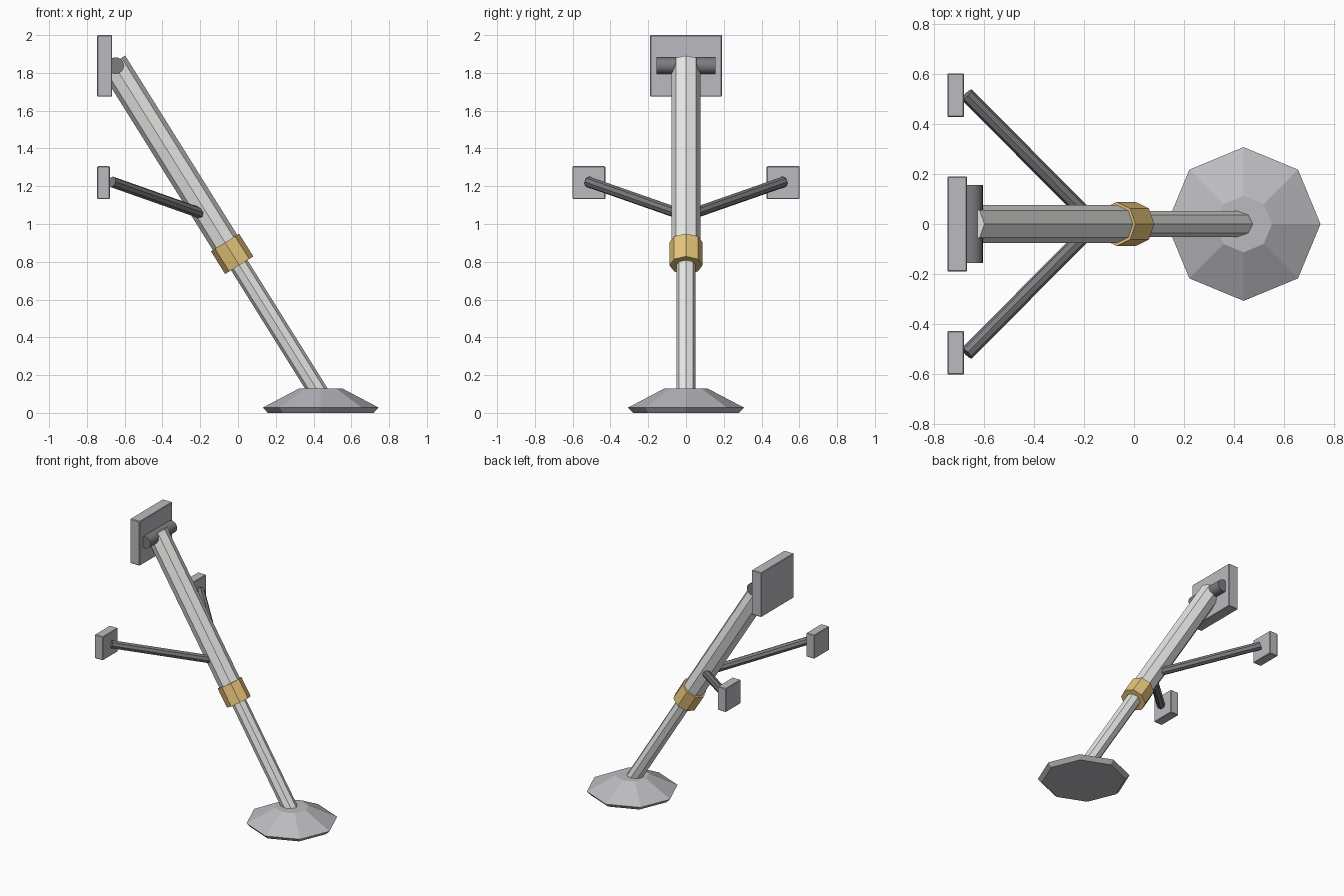
import bpy, bmesh, math
from mathutils import Vector, Matrix

cube = bpy.data.objects.get("Cube")
if cube:
    bpy.data.objects.remove(cube, do_unlink=True)


def material(name, colour):
    m = bpy.data.materials.new(name)
    m.use_nodes = True
    m.diffuse_color = (*colour, 1)
    m.node_tree.nodes["Principled BSDF"].inputs["Base Color"].default_value = (*colour, 1)
    return m


PALE = material("pale metal", (0.8, 0.8, 0.78))
GREY = material("plate grey", (0.5, 0.5, 0.53))
DARK = material("dark steel", (0.2, 0.2, 0.21))
BRASS = material("brass", (0.8, 0.56, 0.2))


def finish(bm, name, mat):
    bmesh.ops.recalc_face_normals(bm, faces=bm.faces)
    mesh = bpy.data.meshes.new(name)
    bm.to_mesh(mesh)
    bm.free()
    mesh.materials.append(mat)
    ob = bpy.data.objects.new(name, mesh)
    bpy.context.collection.objects.link(ob)
    return ob


def rod(name, a, b, radius, mat, sides=8):
    """Prism from a to b, with one corner turned square to the horizontal."""
    a, b = Vector(a), Vector(b)
    w = (b - a).normalized()
    v = Vector((0, 0, 1)).cross(w).normalized()
    u = v.cross(w)
    frame = Matrix((u, v, w)).transposed().to_4x4()
    bm = bmesh.new()
    bmesh.ops.create_cone(bm, cap_ends=True, segments=sides, radius1=radius,
                          radius2=radius, depth=(b - a).length,
                          matrix=Matrix.Translation((a + b) / 2) @ frame)
    return finish(bm, name, mat)


def plate(name, centre, size):
    bm = bmesh.new()
    bmesh.ops.create_cube(bm, size=1, matrix=Matrix.Translation(centre)
                          @ Matrix.Diagonal((*size, 1)))
    bmesh.ops.bevel(bm, geom=bm.edges[:], offset=0.004, segments=1, affect='EDGES')
    return finish(bm, name, GREY)


# Sloping leg: every part lies on one axis through the collar
COLLAR = Vector((-0.031, 0, 0.842))
AXIS = Vector((0.53, 0, -0.848)).normalized()


def along(t):
    return COLLAR + AXIS * t


rod("upper_tube", along(-1.19), along(0.03), 0.076, PALE)
rod("lower_tube", along(0), along(0.91), 0.051, PALE)
rod("collar", along(-0.071), along(0.071), 0.088, BRASS)

# Foot: eight-sided dish with an undercut rim
bm = bmesh.new()
rings = []
for r, z in ((0.28, 0), (0.307, 0.028), (0.113, 0.13)):
    rings.append([bm.verts.new((0.438 + r * math.cos(i * math.tau / 8),
                                r * math.sin(i * math.tau / 8), z)) for i in range(8)])
for low, high in zip(rings, rings[1:]):
    for i in range(8):
        j = (i + 1) % 8
        bm.faces.new((low[i], low[j], high[j], high[i]))
bm.faces.new(rings[0])
bm.faces.new(rings[-1])
finish(bm, "foot", GREY)

# Top mount with its hinge pin
plate("top_mount_plate", (-0.706, 0, 1.837), (0.079, 0.38, 0.326))
pin = rod("hinge_pin", (-0.648, -0.155, 1.838), (-0.648, 0.155, 1.838), 0.044, DARK, 24)
bpy.context.view_layer.objects.active = pin
pin.select_set(True)
bpy.ops.object.shade_smooth_by_angle(angle=math.radians(40))

# Side braces and their mounts
for side, s in (("front", -1), ("back", 1)):
    plate(side + "_brace_plate", (-0.712, s * 0.514, 1.219), (0.067, 0.174, 0.174))
    rod(side + "_brace", (-0.668, s * 0.517, 1.223), (-0.155, 0, 1.042), 0.029, DARK)
